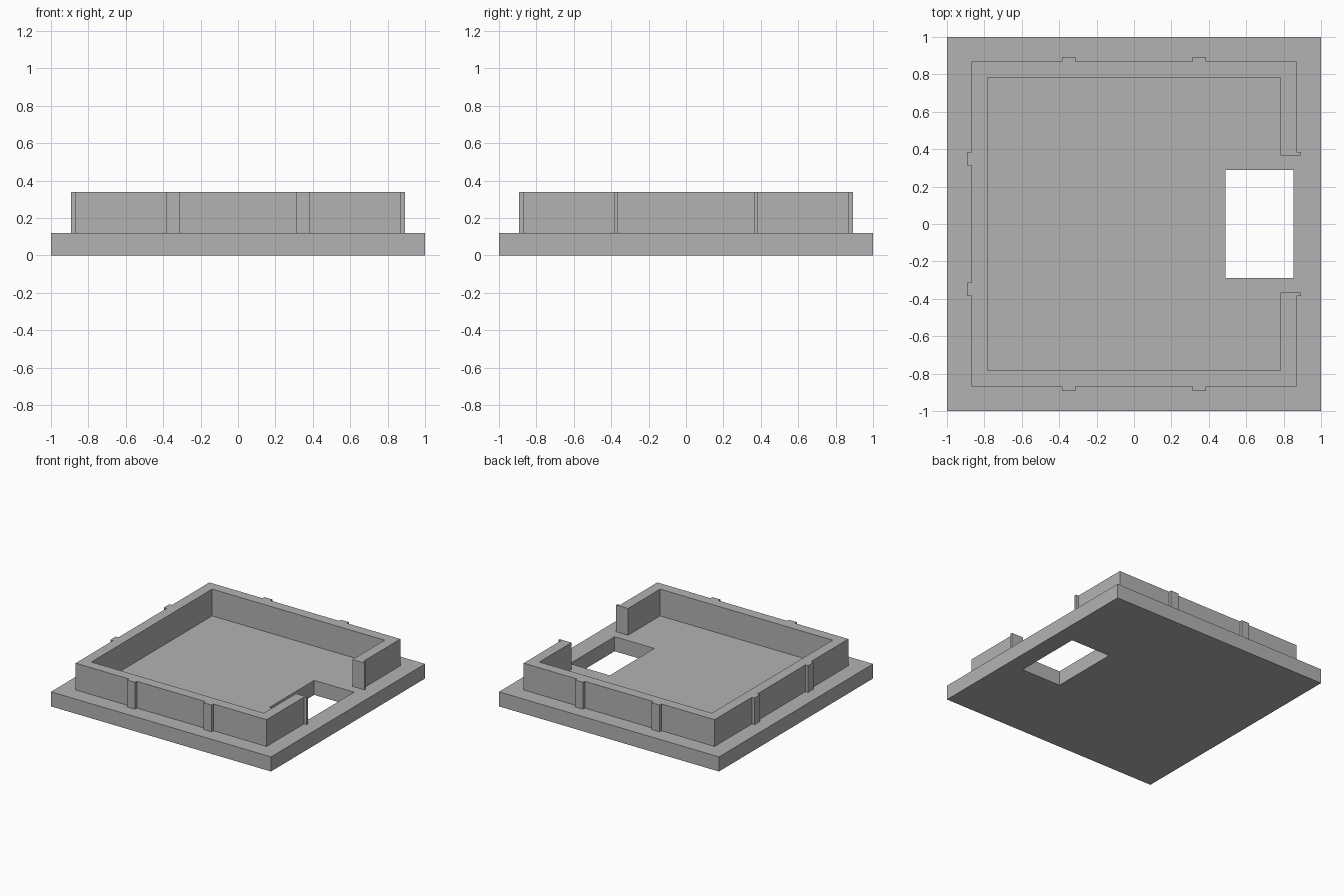
import bpy
import bmesh

cube = bpy.data.objects.get("Cube")
if cube:
    bpy.data.objects.remove(cube, do_unlink=True)

BASE_TOP, WALL_TOP = 0.12, 0.34
OUTER, INNER, RIB = 0.868, 0.784, 0.892   # wall faces and rib face
GAP, LIP = 0.367, 0.384                   # doorway half width and lip edge
RIB_IN, RIB_OUT = 0.312, 0.384            # rib extent along each wall

grey = bpy.data.materials.new("plain grey")
grey.use_nodes = True
colour = (0.45, 0.45, 0.45, 1)
grey.diffuse_color = colour
grey.node_tree.nodes["Principled BSDF"].inputs["Base Color"].default_value = colour


def finish(name, bm):
    bmesh.ops.recalc_face_normals(bm, faces=bm.faces)
    mesh = bpy.data.meshes.new(name)
    bm.to_mesh(mesh)
    bm.free()
    mesh.materials.append(grey)
    obj = bpy.data.objects.new(name, mesh)
    bpy.context.collection.objects.link(obj)
    return obj


def extrude_up(bm, height):
    faces = list(bm.faces)
    result = bmesh.ops.extrude_face_region(bm, geom=faces, use_keep_orig=True)
    verts = [v for v in result["geom"] if isinstance(v, bmesh.types.BMVert)]
    bmesh.ops.translate(bm, verts=verts, vec=(0, 0, height))


def rectangle(x0, x1, y0, y1):
    return [(x0, y0), (x1, y0), (x1, y1), (x0, y1)]


# Square base plate with a rectangular opening
bm = bmesh.new()
rim = [bm.verts.new((x, y, 0)) for x, y in rectangle(-1, 1, -1, 1)]
hole = [bm.verts.new((x, y, 0)) for x, y in rectangle(0.49, 0.852, -0.29, 0.29)]
for i in range(4):
    j = (i + 1) % 4
    bm.faces.new((rim[i], rim[j], hole[j], hole[i]))
extrude_up(bm, BASE_TOP)
finish("base_plate", bm)

# Back half of the wall outline, from the doorway round to the left side
outside = [(INNER, GAP), (RIB, GAP), (RIB, LIP), (OUTER, LIP), (OUTER, OUTER)]
for a, b in ((RIB_OUT, RIB_IN), (-RIB_IN, -RIB_OUT)):
    outside += [(a, OUTER), (a, RIB), (b, RIB), (b, OUTER)]
outside += [(-OUTER, OUTER), (-OUTER, RIB_OUT), (-RIB, RIB_OUT),
            (-RIB, RIB_IN), (-OUTER, RIB_IN)]
inside = [(-INNER, INNER), (INNER, INNER)]

# Full outline, mirrored front to back and raised into one solid wall
mirror = [(x, -y) for x, y in reversed(outside)]
inner_loop = [(x, -y) for x, y in reversed(inside)] + inside
bm = bmesh.new()
bm.faces.new([bm.verts.new((x, y, BASE_TOP)) for x, y in outside + mirror + inner_loop])
extrude_up(bm, WALL_TOP - BASE_TOP)
finish("ribbed_wall", bm)
